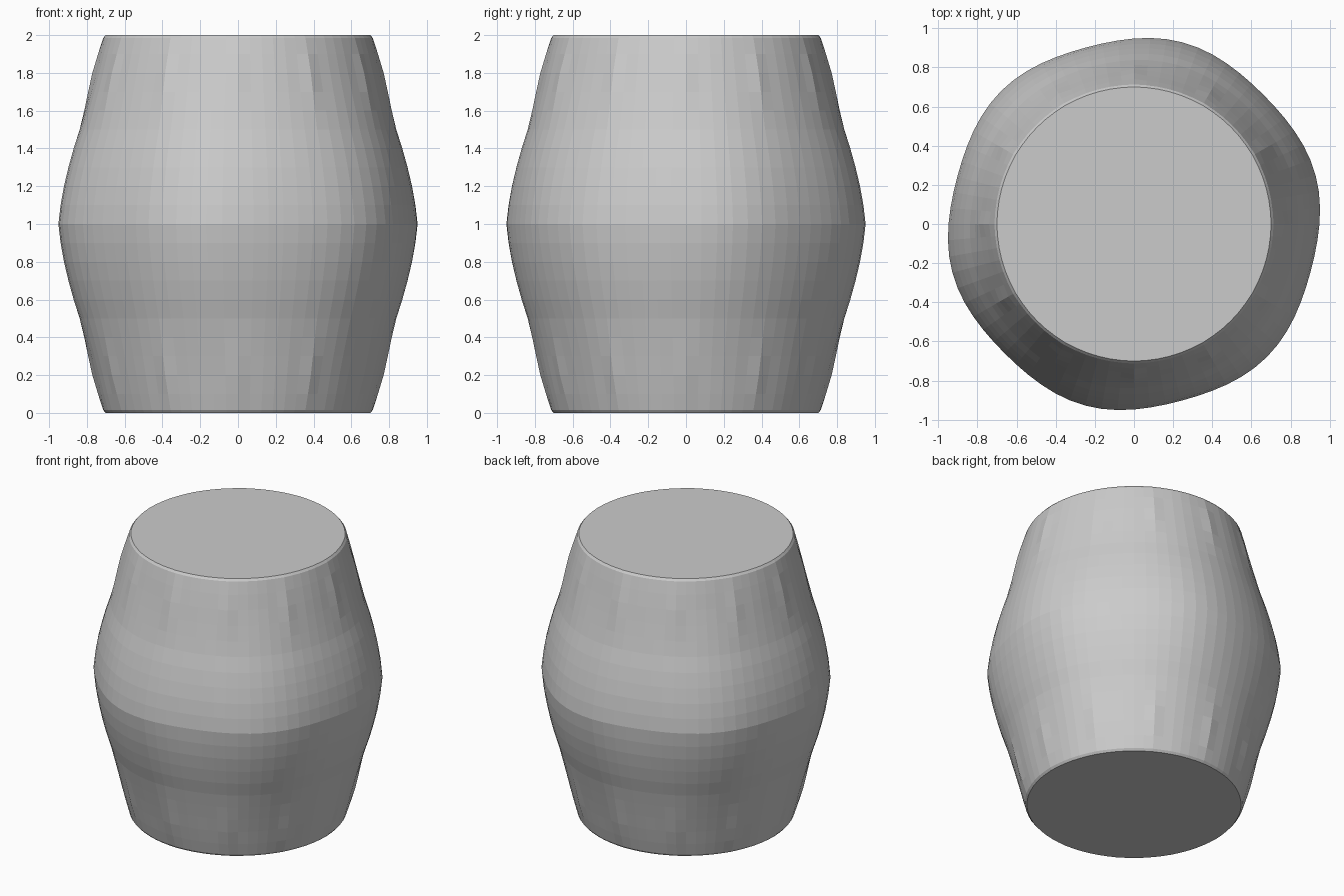
import bpy, bmesh, math

if "Cube" in bpy.data.objects:
    bpy.data.objects.remove(bpy.data.objects["Cube"])

# Half profile: distance from the waist, radius
PROFILE = [(0, .948), (.1, .937), (.2, .92), (.3, .897), (.4, .87), (.5, .838),
           (.6, .811), (.7, .785), (.8, .760), (.9, .735), (.985, .712), (1, .70)]
SEGMENTS = 72


def radius(angle, t, base):
    # Six soft lobes at the waist, fading to a circle at the ends
    lobes = .013 * max(0, 1 - t / .8) * math.cos(6 * (angle - math.radians(15)))
    # Thin tapered ridges every 30 degrees near each end
    on_ridge = round(math.degrees(angle)) % 30 == 0
    ridge = .012 * max(0, 1 - abs(t - .78) / .24) if on_ridge else 0
    return base + lobes + ridge


bm = bmesh.new()
levels = [(1 - t, t, r) for t, r in reversed(PROFILE)]
levels += [(1 + t, t, r) for t, r in PROFILE[1:]]
rings = []
for z, t, base in levels:
    ring = []
    for i in range(SEGMENTS):
        a = math.tau * i / SEGMENTS
        r = radius(a, t, base)
        ring.append(bm.verts.new((r * math.cos(a), r * math.sin(a), z)))
    rings.append(ring)

# Side wall and end caps
for low, high in zip(rings, rings[1:]):
    for i in range(SEGMENTS):
        j = (i + 1) % SEGMENTS
        bm.faces.new((low[i], low[j], high[j], high[i]))
bm.faces.new(rings[-1])
bm.faces.new(rings[0][::-1])

mesh = bpy.data.meshes.new("barrel_body")
bm.to_mesh(mesh)
bm.free()
body = bpy.data.objects.new("barrel_body", mesh)
bpy.context.collection.objects.link(body)

grey = bpy.data.materials.new("light grey")
grey.diffuse_color = (.6, .6, .6, 1)
grey.use_nodes = True
grey.node_tree.nodes["Principled BSDF"].inputs["Base Color"].default_value = grey.diffuse_color
mesh.materials.append(grey)
